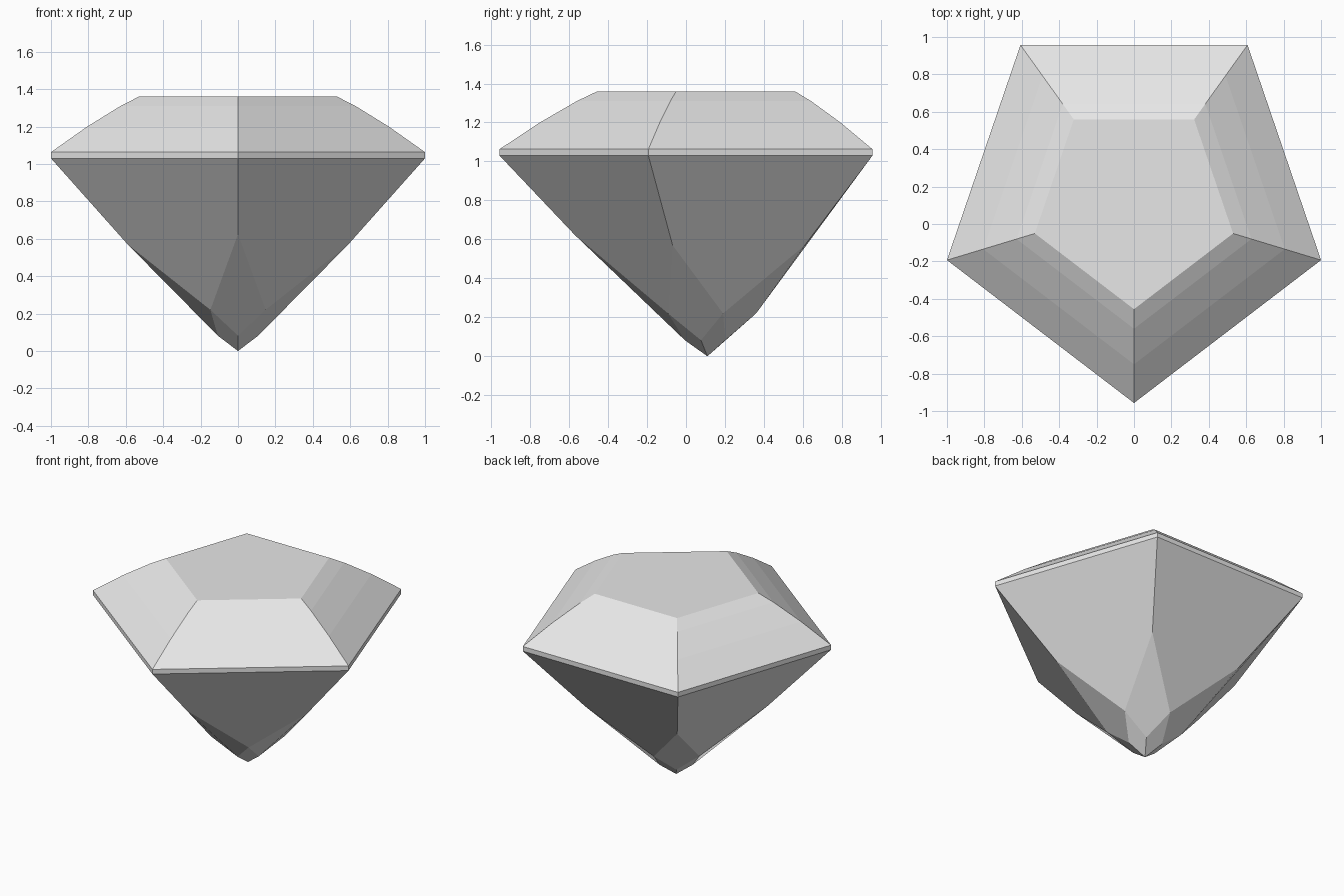
import bpy
import bmesh
from mathutils import Vector

cube = bpy.data.objects.get("Cube")
if cube:
    bpy.data.objects.remove(cube, do_unlink=True)

# Single stone colour
stone = bpy.data.materials.new("pale_grey_stone")
stone.use_nodes = True
COLOUR = (0.8, 0.8, 0.8, 1)
stone.diffuse_color = COLOUR
stone.node_tree.nodes["Principled BSDF"].inputs["Base Color"].default_value = COLOUR

# Five-sided outline, counter-clockwise from the front corner, around the lower tip
SIDES = 5
CENTRE = Vector((0, 0.11))
OUTLINE = [Vector(p) for p in
           ((0, -0.957), (1, -0.193), (0.607, 0.957), (-0.607, 0.957), (-1, -0.193))]
MIDDLES = [(OUTLINE[i] + OUTLINE[(i + 1) % SIDES]) / 2 for i in range(SIDES)]

bm = bmesh.new()


def vert(point, scale, z):
    """Vertex at an outline point pulled towards the centre axis."""
    xy = CENTRE + (point - CENTRE) * scale
    return bm.verts.new((xy.x, xy.y, z))


def ring(points, scale, z):
    return [vert(p, scale, z) for p in points]


# Girdle and stepped crown up to the flat table
levels = [(1, 1.03), (1, 1.063), (0.806, 1.2), (0.628, 1.31), (0.53, 1.36)]
rings = [ring(OUTLINE, s, z) for s, z in levels]
for low, high in zip(rings, rings[1:]):
    for i in range(SIDES):
        j = (i + 1) % SIDES
        bm.faces.new((low[i], low[j], high[j], high[i]))
bm.faces.new(rings[-1])

# Pavilion: corner kites start lower on the sides than at the front
girdle = rings[0]
kite_tops = [vert(p, 0.64, 0.625) if i == 0 else vert(p, 0.59, 0.57)
             for i, p in enumerate(OUTLINE)]
kite_sides = ring(MIDDLES, 0.295, 0.22)
kite_ends = ring(OUTLINE, 0.108, 0.082)
tip = bm.verts.new((CENTRE.x, CENTRE.y, 0))
for i in range(SIDES):
    j = (i + 1) % SIDES
    # Main facet, corner kite, then tip facet
    bm.faces.new((girdle[j], girdle[i], kite_tops[i], kite_sides[i], kite_tops[j]))
    bm.faces.new((kite_tops[i], kite_sides[i - 1], kite_ends[i], kite_sides[i]))
    bm.faces.new((kite_sides[i], kite_ends[i], tip, kite_ends[j]))

bmesh.ops.recalc_face_normals(bm, faces=bm.faces)
mesh = bpy.data.meshes.new("cut_gem")
bm.to_mesh(mesh)
bm.free()
mesh.materials.append(stone)
gem = bpy.data.objects.new("cut_gem", mesh)
bpy.context.collection.objects.link(gem)
